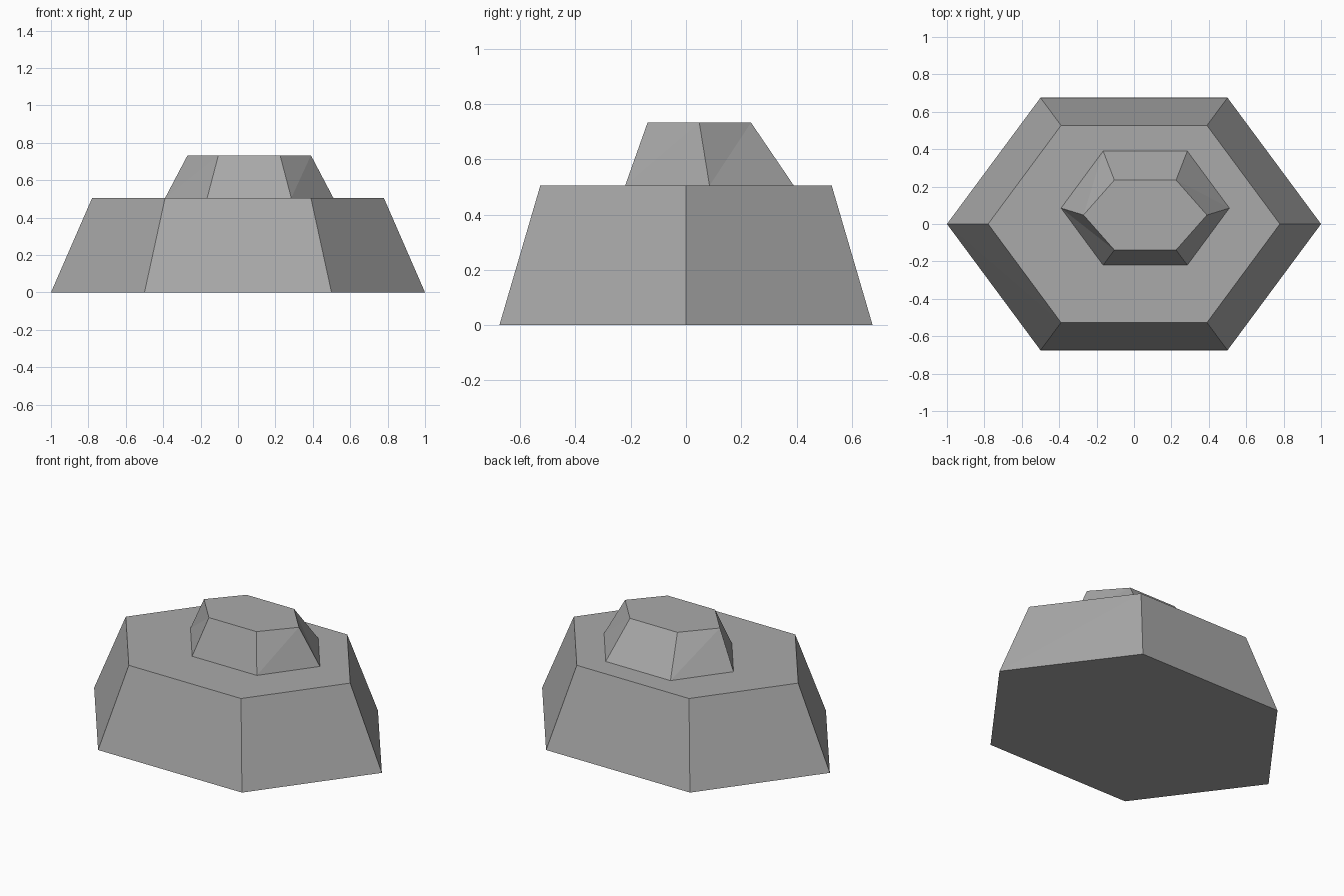
import bpy
import bmesh

cube = bpy.data.objects.get("Cube")
if cube:
    bpy.data.objects.remove(cube, do_unlink=True)

grey = bpy.data.materials.new("plain grey")
grey.use_nodes = True
grey.diffuse_color = (0.4, 0.4, 0.4, 1)
grey.node_tree.nodes["Principled BSDF"].inputs["Base Color"].default_value = (0.4, 0.4, 0.4, 1)


def hexagon(bm, cx, cy, rx, ry, z):
    """Flattened hexagon ring with its points on the x axis."""
    corners = [(1, 0), (0.5, 1), (-0.5, 1), (-1, 0), (-0.5, -1), (0.5, -1)]
    return [bm.verts.new((cx + rx * u, cy + ry * v, z)) for u, v in corners]


def tier(name, lower, upper):
    """Closed tapered block between two hexagons, sides split one way round."""
    bm = bmesh.new()
    a, b = hexagon(bm, *lower), hexagon(bm, *upper)
    bm.faces.new(a[::-1])
    bm.faces.new(b)
    for i in range(6):
        j = (i + 1) % 6
        bm.faces.new((a[i], a[j], b[j]))
        bm.faces.new((a[i], b[j], b[i]))
    mesh = bpy.data.meshes.new(name)
    bm.to_mesh(mesh)
    bm.free()
    mesh.materials.append(grey)
    obj = bpy.data.objects.new(name, mesh)
    bpy.context.collection.objects.link(obj)


# Wide base block
tier("base_tier", (0, 0, 1, 0.675, 0), (0, 0, 0.78, 0.527, 0.505))
# Small off-centre block on top, leaning towards the front
tier("top_tier", (0.06, 0.085, 0.45, 0.305, 0.505), (0.06, 0.048, 0.33, 0.187, 0.733))
